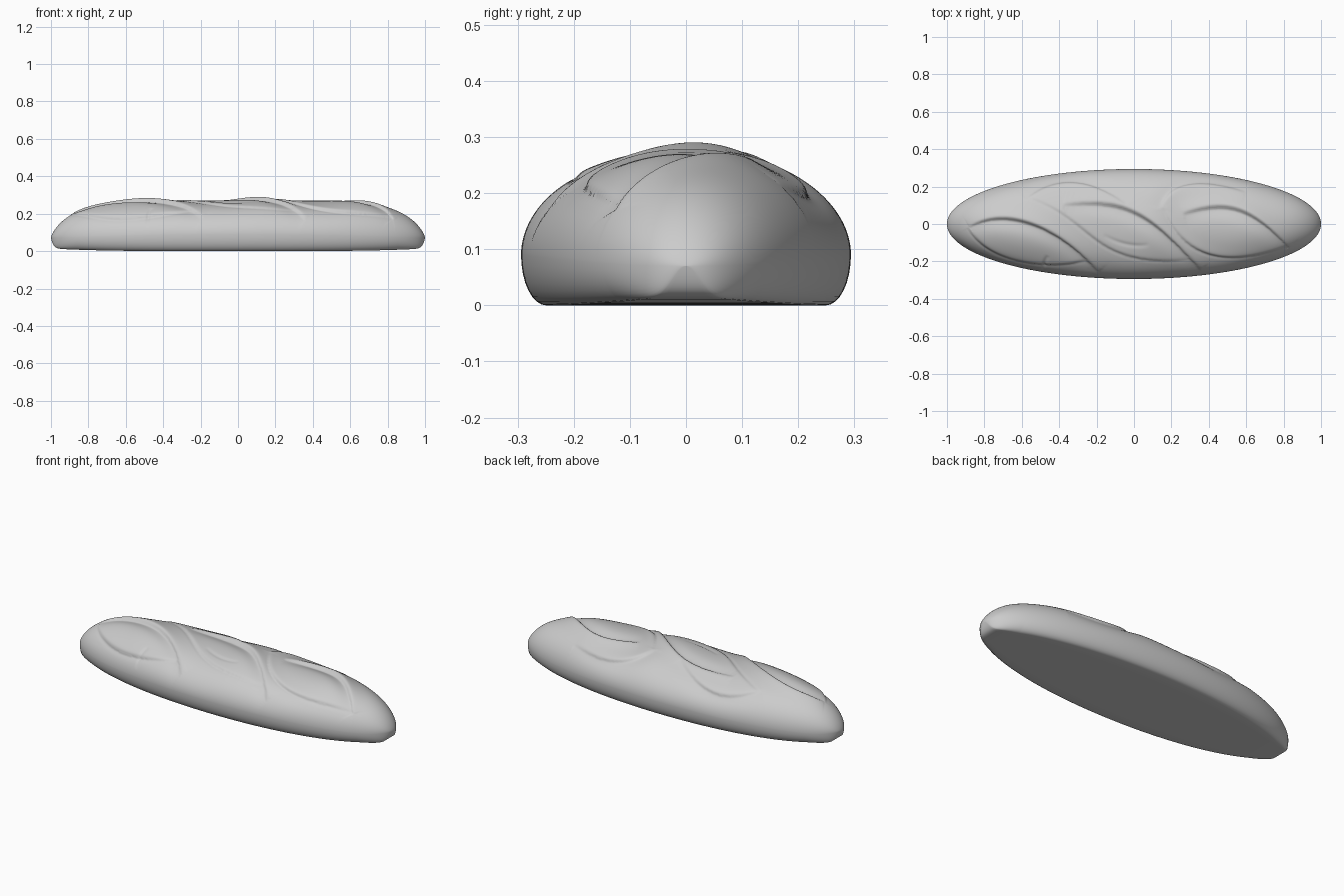
import bpy, bmesh, math
from mathutils import Vector, kdtree
from mathutils.geometry import interpolate_bezier

cube = bpy.data.objects.get("Cube")
if cube:
    bpy.data.objects.remove(cube, do_unlink=True)

NX, NT, NS, NB = 420, 112, 8, 8      # rings, dome steps, side steps, base steps
RES = 120                            # samples along each score mark
marks = []


def score(step, width, groove, *handles):
    """Add a Bezier score mark in plan: crust step, its width, groove depth."""
    pts = interpolate_bezier(*[Vector((x, y, 0)) for x, y in handles], RES)
    tree = kdtree.KDTree(RES)
    for i, q in enumerate(pts):
        tree.insert(q, i)
    tree.balance()
    marks.append((step, width, groove, pts, tree))


# Raised ears of the three slashes
score(.013, .05, .005, (-.88, -.02), (-.70, .09), (-.42, .0), (-.19, -.26))
score(.013, .05, .005, (-.38, .10), (.0, .14), (.10, .02), (.36, -.25))
score(.013, .05, .005, (.26, .05), (.50, .13), (.62, .09), (.83, -.13))
# Back edges of the slashes
score(-.007, .05, .002, (-.58, .13), (-.45, .25), (-.25, .27), (-.04, .10))
score(-.007, .05, .002, (.14, .08), (.18, .25), (.40, .24), (.60, .17))
# Front edges of the slashes
score(.005, .04, .006, (-.89, -.02), (-.80, -.20), (-.50, -.26), (-.25, -.20))
score(.003, .04, .005, (-.57, .14), (-.20, .02), (-.25, -.24), (.30, -.195))
score(.005, .04, .006, (.15, .09), (.27, -.20), (.50, -.24), (.83, -.12))
# Short crust cracks
score(0, .03, .005, (-.46, -.17), (-.48, -.20), (-.48, -.22), (-.485, -.25))
score(0, .03, .004, (-.16, -.06), (-.10, -.10), (.0, -.13), (.08, -.11))


def crust(x, y):
    """Height of the scored crust above the plain loaf."""
    h = 0
    for step, width, groove, pts, tree in marks:
        near, i, dist = tree.find((x, y, 0))
        if dist > 2.5 * width:
            continue
        tan = pts[min(i + 1, RES - 1)] - pts[max(i - 1, 0)]
        side = tan.x * (y - near.y) - tan.y * (x - near.x)
        d = math.copysign(dist, side)
        taper = math.sqrt(max(0, math.sin(math.pi * i / (RES - 1))))
        h += taper * (step * math.tanh(d / .008) * math.exp(-(d / width) ** 2)
                      - groove * math.exp(-(d / .009) ** 2))
    return h


def section(x):
    """Closed cross-section of the loaf at x: dome, rounded sides, flat base."""
    ax = min(abs(x), 1)
    w = .294 * math.sqrt(1 - ax * ax)
    mid = .09 - .02 * ax * ax
    top = mid + (.27 - mid) * (1 - ax ** 6) ** .7
    for cx, amp, wid in ((.1, .010, .14), (.62, .006, .12), (-.5, .005, .16)):
        top += amp * math.exp(-((x - cx) / wid) ** 2) * (1 - ax ** 6)
    low = .014 * ax ** 4 + (mid - .014) * ax ** 80
    inset = min(.045, .3 * w)
    ring = []
    for j in range(NT + 1):
        t = math.pi * j / NT
        c, s = math.cos(t), math.sin(t)
        y = w * c
        d = crust(x, y) * min(1, 2 * s) * min(1, 8 * (1 - ax))
        ring.append((x, y + d * c, mid + (top - mid) * s + d * s))
    sides = []
    for j in range(1, NS + 1):
        t = math.pi / 2 * j / NS
        sides.append((w - inset + inset * math.cos(t), mid - (mid - low) * math.sin(t)))
    ring += [(x, -y, z) for y, z in sides]
    b = w - inset
    ring += [(x, -b + 2 * b * j / NB, low) for j in range(1, NB)]
    ring += [(x, y, z) for y, z in reversed(sides)]
    return ring


# Loft the loaf from end to end
bm = bmesh.new()
rings = [[bm.verts.new(p) for p in section(-math.cos(math.pi * i / NX))] for i in range(NX + 1)]
for r0, r1 in zip(rings, rings[1:]):
    n = len(r0)
    for j in range(n):
        k = (j + 1) % n
        bm.faces.new((r0[j], r1[j], r1[k], r0[k]))
bmesh.ops.remove_doubles(bm, verts=bm.verts, dist=1e-5)
bmesh.ops.recalc_face_normals(bm, faces=bm.faces)
mesh = bpy.data.meshes.new("bread_loaf")
bm.to_mesh(mesh)
bm.free()

loaf = bpy.data.objects.new("bread_loaf", mesh)
bpy.context.collection.objects.link(loaf)

# Plain grey crust
mat = bpy.data.materials.new("plain_grey")
mat.use_nodes = True
grey = (.6, .6, .6, 1)
mat.diffuse_color = grey
mat.node_tree.nodes["Principled BSDF"].inputs["Base Color"].default_value = grey
mesh.materials.append(mat)

bpy.ops.object.select_all(action='DESELECT')
loaf.select_set(True)
bpy.context.view_layer.objects.active = loaf
bpy.ops.object.shade_smooth_by_angle(angle=math.radians(50))
